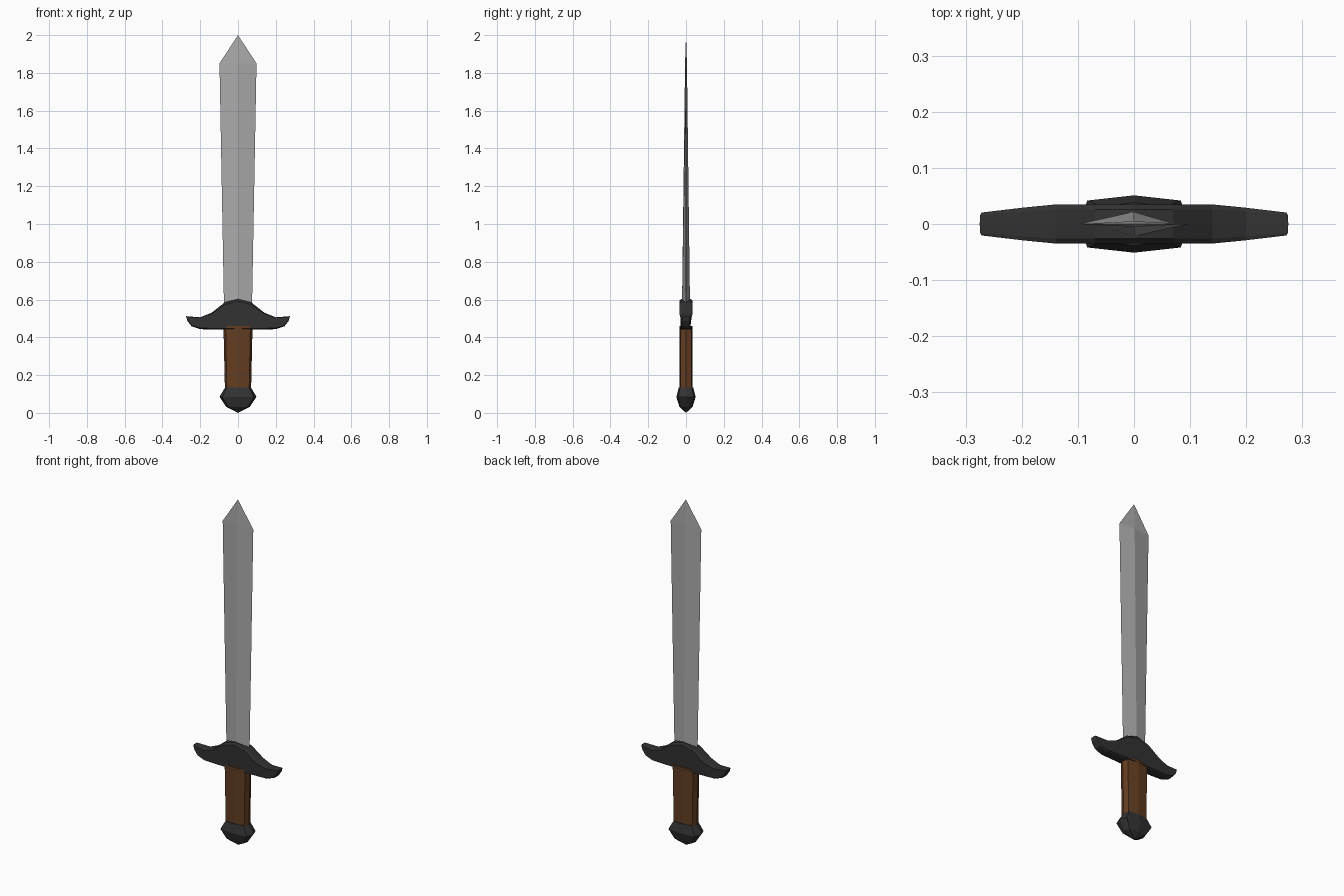
import bpy, bmesh

cube = bpy.data.objects.get("Cube")
if cube:
    bpy.data.objects.remove(cube, do_unlink=True)


def material(name, rgb):
    m = bpy.data.materials.new(name)
    m.use_nodes = True
    m.diffuse_color = (*rgb, 1)
    bsdf = m.node_tree.nodes["Principled BSDF"]
    bsdf.inputs["Base Color"].default_value = (*rgb, 1)
    bsdf.inputs["Roughness"].default_value = 0.7
    return m


steel = material("steel grey", (0.40, 0.40, 0.40))
iron = material("dark iron", (0.032, 0.032, 0.033))
leather = material("brown leather", (0.125, 0.048, 0.016))


def loft(name, rings, mat):
    """Skin matching rings of points, capping both ends."""
    bm = bmesh.new()
    loops = [[bm.verts.new(p) for p in ring] for ring in rings]
    n = len(loops[0])
    for a, b in zip(loops, loops[1:]):
        for i in range(n):
            j = (i + 1) % n
            bm.faces.new((a[i], a[j], b[j], b[i]))
    bm.faces.new(loops[0][::-1])
    bm.faces.new(loops[-1])
    bmesh.ops.remove_doubles(bm, verts=bm.verts, dist=0.0005)
    bmesh.ops.recalc_face_normals(bm, faces=bm.faces)
    mesh = bpy.data.meshes.new(name)
    bm.to_mesh(mesh)
    bm.free()
    mesh.materials.append(mat)
    obj = bpy.data.objects.new(name, mesh)
    bpy.context.collection.objects.link(obj)
    return obj


def diamond(w, d, z):
    return [(w, 0, z), (0, d, z), (-w, 0, z), (0, -d, z)]


def octagon(w, d, z):
    a, b = 0.85 * w, 0.82 * d
    return [(w, 0, z), (a, b, z), (0, d, z), (-a, b, z),
            (-w, 0, z), (-a, -b, z), (0, -d, z), (a, -b, z)]


# Blade: diamond section, widening and thinning to a point
loft("blade", [diamond(0.073, 0.022, 0.5), diamond(0.098, 0.005, 1.85),
               diamond(0, 0, 2.0)], steel)

# Grip and pommel: ridged eight-sided sections
loft("grip", [octagon(0.069, 0.034, 0.11), octagon(0.077, 0.035, 0.46)], leather)
loft("pommel", [octagon(0, 0, 0), octagon(0.062, 0.035, 0.032),
                octagon(0.098, 0.051, 0.085), octagon(0.068, 0.038, 0.135)], iron)

# Guard: mirrored outline with a raised, slightly inset front and back face
half = [(0, 0.605), (0.07, 0.585), (0.14, 0.53), (0.2, 0.506), (0.275, 0.512),
        (0.268, 0.487), (0.245, 0.458), (0.2, 0.443), (0, 0.44)]
outline = half + [(-x, z) for x, z in half[-2:0:-1]]


def guard_depth(x):
    return 0.035 - 0.014 * max(0, (abs(x) - 0.15) / 0.12)


def guard_ring(side, inset):
    return [(x * (1 - 0.1 * inset), side * guard_depth(x),
             0.49 + (z - 0.49) * (1 - inset)) for x, z in outline]


loft("guard", [guard_ring(-1, 0.12), guard_ring(-0.75, 0.02), guard_ring(0, 0),
               guard_ring(0.75, 0.02), guard_ring(1, 0.12)], iron)
